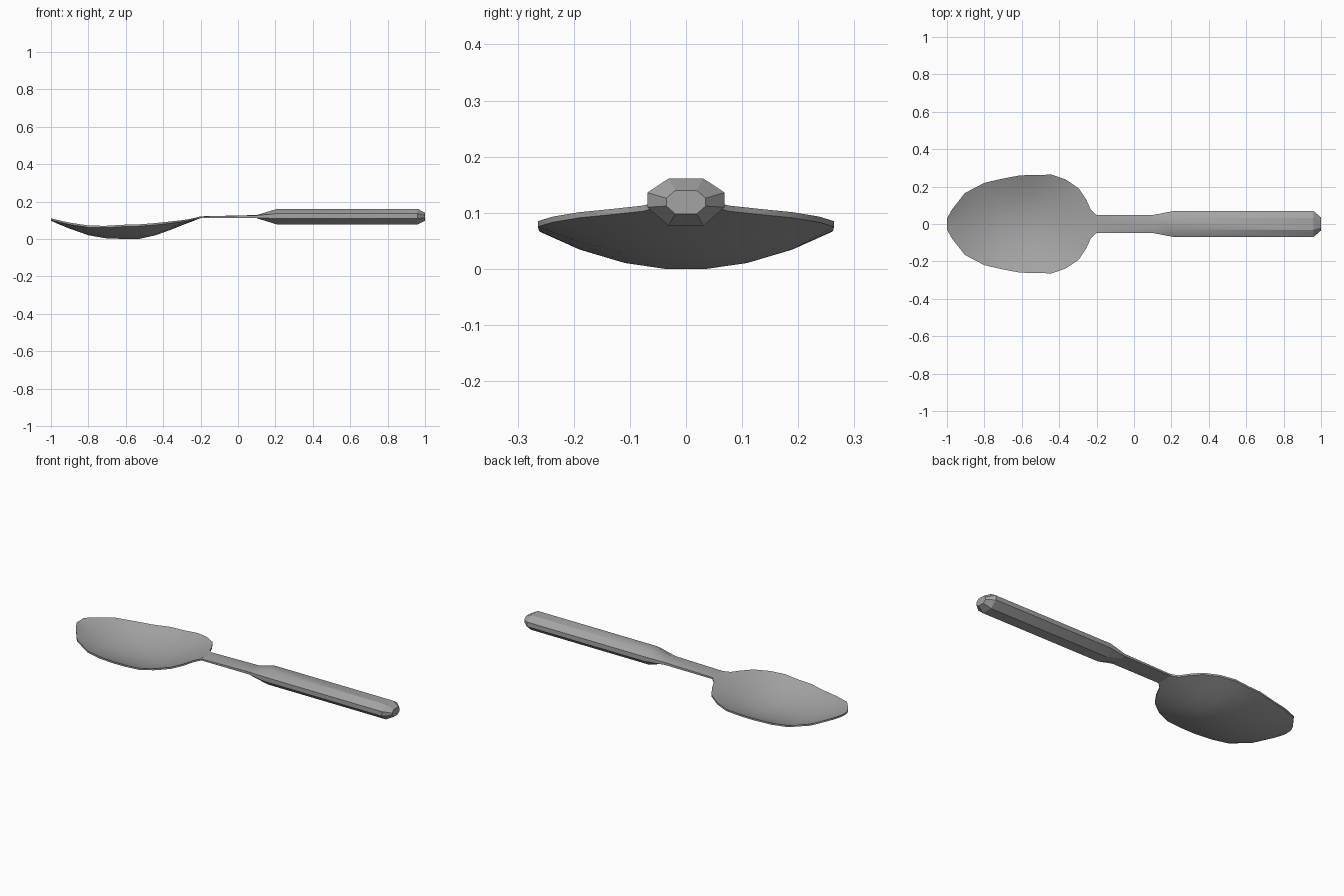
import bpy
import bmesh

if "Cube" in bpy.data.objects:
    bpy.data.objects.remove(bpy.data.objects["Cube"])

# Dark grey metal
metal = bpy.data.materials.new("dark_metal")
metal.diffuse_color = (0.37, 0.37, 0.37, 1)
metal.use_nodes = True
metal.node_tree.nodes["Principled BSDF"].inputs["Base Color"].default_value = metal.diffuse_color


def loft(name, rings, sharp):
    """Skin a list of equal-length closed rings and cap both ends."""
    bm = bmesh.new()
    loops = [[bm.verts.new(p) for p in ring] for ring in rings]
    n = len(loops[0])
    for a, b in zip(loops, loops[1:]):
        for i in range(n):
            j = (i + 1) % n
            bm.faces.new((a[i], a[j], b[j], b[i]))
    bm.faces.new(loops[0])
    bm.faces.new(loops[-1])
    bmesh.ops.recalc_face_normals(bm, faces=bm.faces[:])
    mesh = bpy.data.meshes.new(name)
    bm.to_mesh(mesh)
    bm.free()
    mesh.materials.append(metal)
    obj = bpy.data.objects.new(name, mesh)
    bpy.context.collection.objects.link(obj)
    bpy.ops.object.select_all(action='DESELECT')
    obj.select_set(True)
    bpy.context.view_layer.objects.active = obj
    bpy.ops.object.shade_smooth_by_angle(angle=sharp)
    return obj


# Bowl stations: x, half width, underside z at centre, underside z at rim
BOWL = [
    (-1.00, 0.030, 0.098, 0.100),
    (-0.975, 0.075, 0.086, 0.094),
    (-0.905, 0.165, 0.057, 0.078),
    (-0.80, 0.220, 0.020, 0.062),
    (-0.71, 0.241, 0.004, 0.060),
    (-0.61, 0.260, 0.000, 0.066),
    (-0.53, 0.262, 0.000, 0.068),
    (-0.44, 0.264, 0.020, 0.075),
    (-0.365, 0.238, 0.047, 0.083),
    (-0.295, 0.190, 0.075, 0.091),
    (-0.255, 0.130, 0.090, 0.097),
    (-0.23, 0.075, 0.100, 0.103),
    (-0.20, 0.048, 0.111, 0.111),
]
COLUMNS = (-1, -0.73, -0.42, -0.14, 0.14, 0.42, 0.73, 1)
THICK = 0.010


def bowl_ring(x, w, zc, zr):
    under = [(x, w * t, zc + (zr - zc) * max(0, (t * t - 0.02) / 0.98)) for t in COLUMNS]
    over = [(x, y, z + THICK) for _, y, z in reversed(under)]
    return under + over


# Dished bowl
loft("bowl", [bowl_ring(*s) for s in BOWL], 0.6)

# Handle stations: x, half width, half flat width, low z, lower side z, upper side z, top z
HANDLE = [
    (-0.20, 0.048, 0.024, 0.111, 0.1115, 0.1205, 0.121),
    (0.10, 0.048, 0.024, 0.111, 0.112, 0.126, 0.128),
    (0.21, 0.069, 0.031, 0.077, 0.110, 0.136, 0.161),
    (0.96, 0.069, 0.031, 0.077, 0.110, 0.136, 0.161),
    (1.00, 0.035, 0.019, 0.098, 0.112, 0.126, 0.140),
]


def handle_ring(x, w, f, z0, z1, z2, z3):
    half = [(f, z0), (w, z1), (w, z2), (f, z3)]
    return [(x, y, z) for y, z in half] + [(x, -y, z) for y, z in reversed(half)]


# Eight-sided grip with flattened neck and chamfered end
loft("handle", [handle_ring(*s) for s in HANDLE], 0.42)
